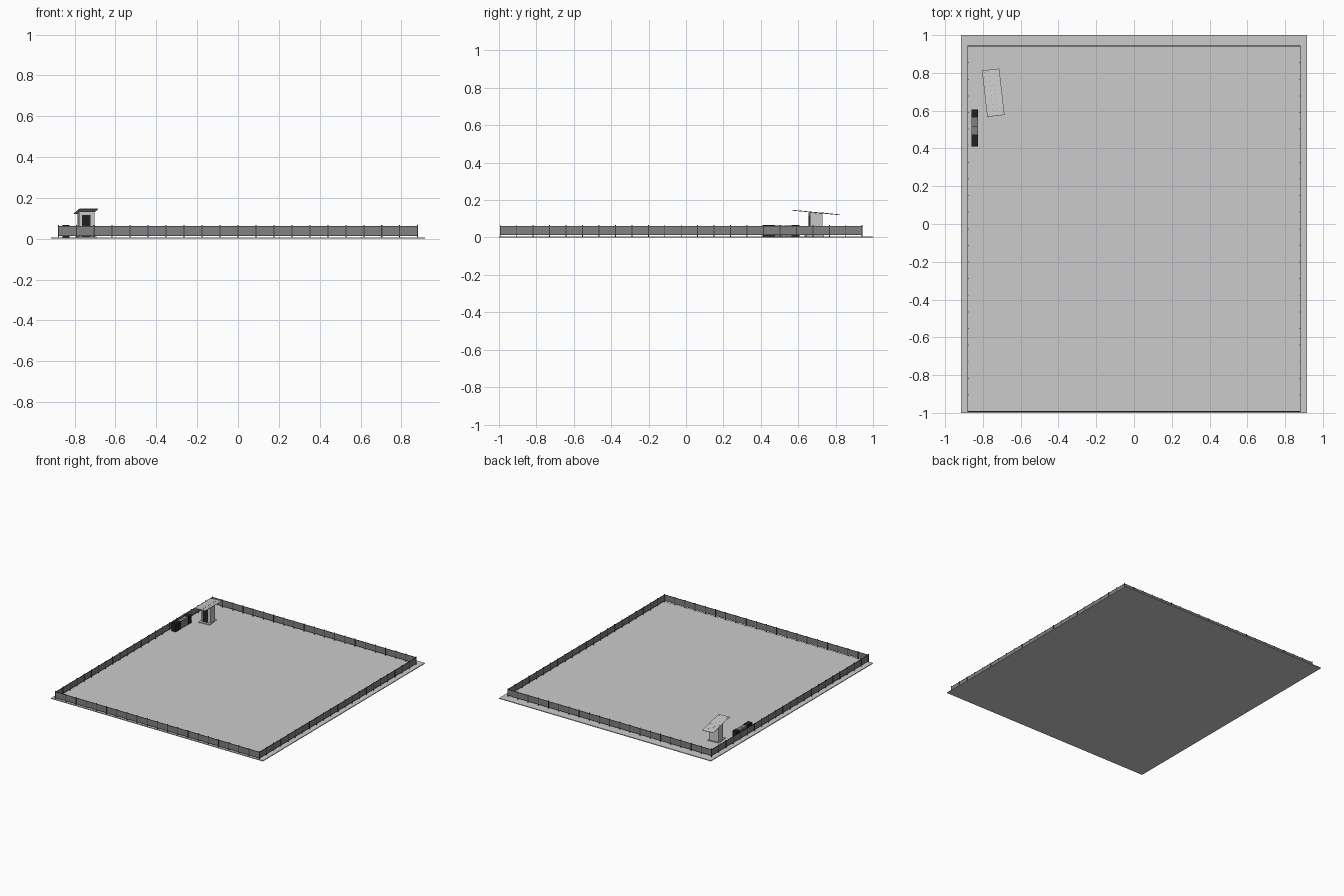
import bpy, bmesh, math
from mathutils import Matrix, Vector

cube = bpy.data.objects.get("Cube")
if cube:
    bpy.data.objects.remove(cube, do_unlink=True)


def material(name, value):
    m = bpy.data.materials.new(name)
    m.use_nodes = True
    colour = (value, value, value, 1)
    m.diffuse_color = colour
    m.node_tree.nodes["Principled BSDF"].inputs["Base Color"].default_value = colour
    return m


LIGHT = material("light grey", 0.6)
MESH = material("fence grey", 0.22)
STEEL = material("dark steel", 0.06)
BLACK = material("black", 0.015)


def boxes(name, mat, spans, matrix=Matrix()):
    """One object made of boxes, each given by its low and high corner."""
    bm = bmesh.new()
    for lo, hi in spans:
        lo, hi = Vector(lo), Vector(hi)
        place = Matrix.Translation((lo + hi) / 2) @ Matrix.Diagonal((hi - lo).to_4d())
        bmesh.ops.create_cube(bm, size=1, matrix=place)
    me = bpy.data.meshes.new(name)
    bm.to_mesh(me)
    bm.free()
    me.materials.append(mat)
    ob = bpy.data.objects.new(name, me)
    ob.matrix_world = matrix
    bpy.context.collection.objects.link(ob)
    return ob


# Ground slab
G = 0.006
boxes("ground_slab", LIGHT, [((-0.915, -1, 0), (0.915, 1, G))])

# Perimeter fence: panels, rails and posts on each side
X, Y0, Y1 = 0.88, -0.993, 0.942
LOW, TOP, POST = 0.014, 0.062, 0.067
corners = [Vector(c) for c in ((-X, Y0, 0), (X, Y0, 0), (X, Y1, 0), (-X, Y1, 0))]
panels, rails, posts = [], [], []


def along(a, b, half, z0, z1):
    lo = Vector((min(a.x, b.x) - half, min(a.y, b.y) - half, z0))
    hi = Vector((max(a.x, b.x) + half, max(a.y, b.y) + half, z1))
    return lo, hi


for i, a in enumerate(corners):
    b = corners[(i + 1) % 4]
    count = 20 if i % 2 == 0 else 22
    panels.append(along(a, b, 0.001, LOW, TOP))
    rails += [along(a, b, 0.002, z, z + 0.002) for z in (LOW, TOP - 0.002)]
    for k in range(count):
        p = a.lerp(b, k / count)
        posts.append(along(p, p, 0.0025, G, POST))
boxes("fence_panels", MESH, panels)
boxes("fence_rails", STEEL, rails)
boxes("fence_posts", STEEL, posts)

# Row of cabinets beside the fence
CX0, CX1, CT = -0.86, -0.825, 0.066
boxes("end_cabinets", BLACK, [((CX0, y0, G), (CX1, y1, CT))
                              for y0, y1 in ((0.41, 0.475), (0.565, 0.607))])
boxes("middle_cabinets", MESH, [((CX0 + 0.001, y0, G), (CX1 - 0.001, y1, CT - 0.002))
                                for y0, y1 in ((0.475, 0.519), (0.521, 0.565))])

# Hut, turned slightly, with its door facing the front
hut = Matrix.Translation((-0.745, 0.693, 0)) @ Matrix.Rotation(math.radians(6.5), 4, "Z")
boxes("hut_base", LIGHT, [((-0.046, -0.055, G), (0.046, 0.04, 0.012))], hut)
walls = boxes("hut_walls", LIGHT, [((-0.038, -0.034, G), (0.038, 0.034, 0.134))], hut)
for v in walls.data.vertices:
    if v.co.z > 0.1:
        v.co.z = 0.131 - v.co.y * 0.1
boxes("hut_door", BLACK, [((-0.023, -0.037, 0.012), (0.019, -0.033, 0.115))], hut)

# Sloping roof sheet with rows of fixings
roof = hut @ Matrix.Translation((0, 0.002, 0.133)) @ Matrix.Rotation(math.radians(-5.5), 4, "X")
W, L = 0.046, 0.124
boxes("roof_sheet", LIGHT, [((-W, -L, -0.001), (W, L, 0.002))], roof)
fixings = []
for i in range(4):
    for j in range(10):
        x, y = (i - 1.5) * 0.023, (j - 4.5) * 0.025
        fixings.append(((x - 0.001, y - 0.001, 0.001), (x + 0.001, y + 0.001, 0.003)))
boxes("roof_fixings", STEEL, fixings, roof)
